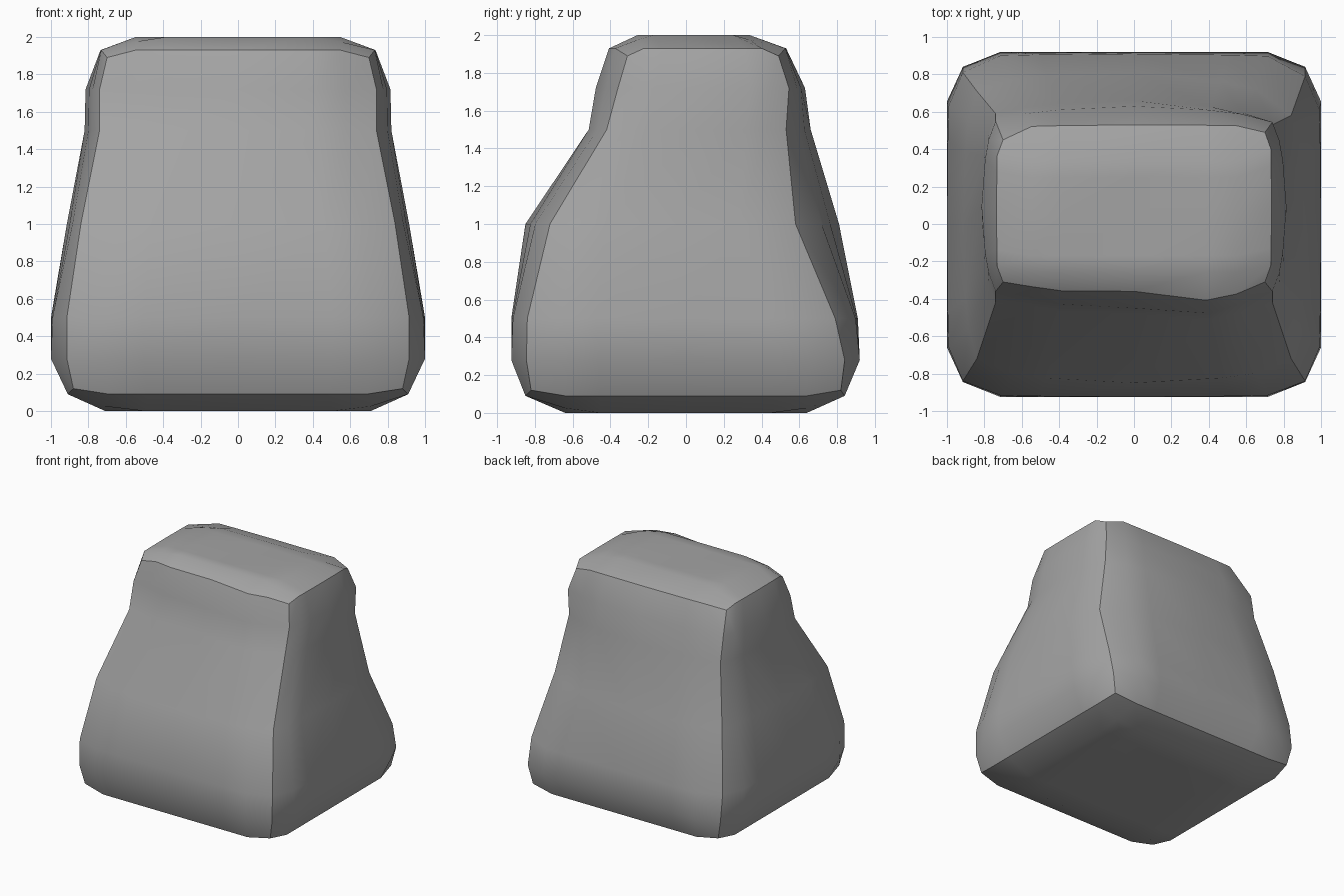
import bpy
import bmesh

cube = bpy.data.objects.get("Cube")
if cube:
    bpy.data.objects.remove(cube, do_unlink=True)

# Stone colour
stone = bpy.data.materials.new("stone grey")
stone.use_nodes = True
colour = (0.37, 0.37, 0.37, 1)
stone.diffuse_color = colour
stone.node_tree.nodes["Principled BSDF"].inputs["Base Color"].default_value = colour

# Grid spacing along each face, and the uneven brow on the upper front
N = 6
STEPS = [-1, -0.78, -0.55, 0, 0.55, 0.78, 1]
BROW = [0, 0.02, 0, 0, -0.05, -0.02, 0]

# Levels: z, corner z, corner x, side x, front corner y, front y, back y,
# back corner y on the left, back corner y on the right,
# fullness of the bulge next to the corners
LEVELS = [
    (0.09, 0.12, 0.88, 0.91, -0.82, -0.85, 0.84, 0.82, 0.82, 1),
    (0.28, 0.28, 0.915, 1.0, -0.845, -0.925, 0.92, 0.84, 0.84, 1),
    (0.50, 0.50, 0.915, 1.0, -0.84, -0.925, 0.91, 0.79, 0.81, 0.9),
    (1.00, 1.00, 0.84, 0.915, -0.72, -0.85, 0.81, 0.58, 0.71, 0.6),
    (1.50, 1.50, 0.74, 0.82, -0.42, -0.48, 0.66, 0.53, 0.59, 0.5),
    (1.72, 1.72, 0.74, 0.815, -0.36, -0.45, 0.63, 0.545, 0.55, 0.5),
    (1.93, 1.89, 0.70, 0.735, -0.31, -0.36, 0.53, 0.49, 0.45, 0.9),
]


def bulge(index, fullness):
    """Share of the bulge reached at a column: all of it in the middle."""
    return {0: 0, 1: fullness, 2: (1 + fullness) / 2, 3: 1}[min(index, N - index)]


def mix(a, b, t):
    return a + (b - a) * t


def point(i, j, k):
    """Position of a grid point on the outside of the boulder."""
    z, corner_z, cx, sx, fc, front, back, left, right, fullness = LEVELS[k]
    u, v = STEPS[i], STEPS[j]
    bc = left if u > 0 else right
    edge_x, edge_y = i in (0, N), j in (0, N)
    if edge_x and edge_y:
        return u * cx, fc if j == 0 else bc, corner_z
    if edge_y:
        t = bulge(i, fullness)
        if j == 0:
            brow = BROW[i] if k > 3 else 0
            return u * cx, mix(fc, front, t) + brow, z
        # The back corners differ, so blend from one to the other
        return u * cx, mix(bc, back, t), z
    if edge_x:
        t = bulge(j, fullness)
        return u * mix(cx, sx, t), mix(fc, bc, (v + 1) / 2), z
    # Top and underside, slightly rounded off at the corners
    drop = 0.025 if i in (1, N - 1) and j in (1, N - 1) else 0
    if k == N:
        return u * cx, 0.04 + v * 0.38, 2 - drop
    return u * 0.91, v * 0.82, drop


# Boulder: six gridded sides sharing their border points
bm = bmesh.new()
verts = {}


def vert(key):
    if key not in verts:
        verts[key] = bm.verts.new(point(*key))
    return verts[key]


for axis in range(3):
    for side in (0, N):
        for a in range(N):
            for b in range(N):
                keys = []
                for da, db in ((0, 0), (1, 0), (1, 1), (0, 1)):
                    key = [a + da, b + db]
                    key.insert(axis, side)
                    keys.append(tuple(key))
                bm.faces.new([vert(key) for key in keys]).smooth = True
bmesh.ops.recalc_face_normals(bm, faces=bm.faces)

# Sharp creases where two sides meet
for (i, j, k), v in verts.items():
    for key in ((i + 1, j, k), (i, j + 1, k), (i, j, k + 1)):
        if key in verts:
            borders = sum(p == q and p in (0, N) for p, q in zip((i, j, k), key))
            edge = bm.edges.get((v, verts[key]))
            if edge and borders == 2:
                edge.smooth = False

mesh = bpy.data.meshes.new("boulder")
bm.to_mesh(mesh)
bm.free()
mesh.materials.append(stone)
boulder = bpy.data.objects.new("boulder", mesh)
bpy.context.scene.collection.objects.link(boulder)
